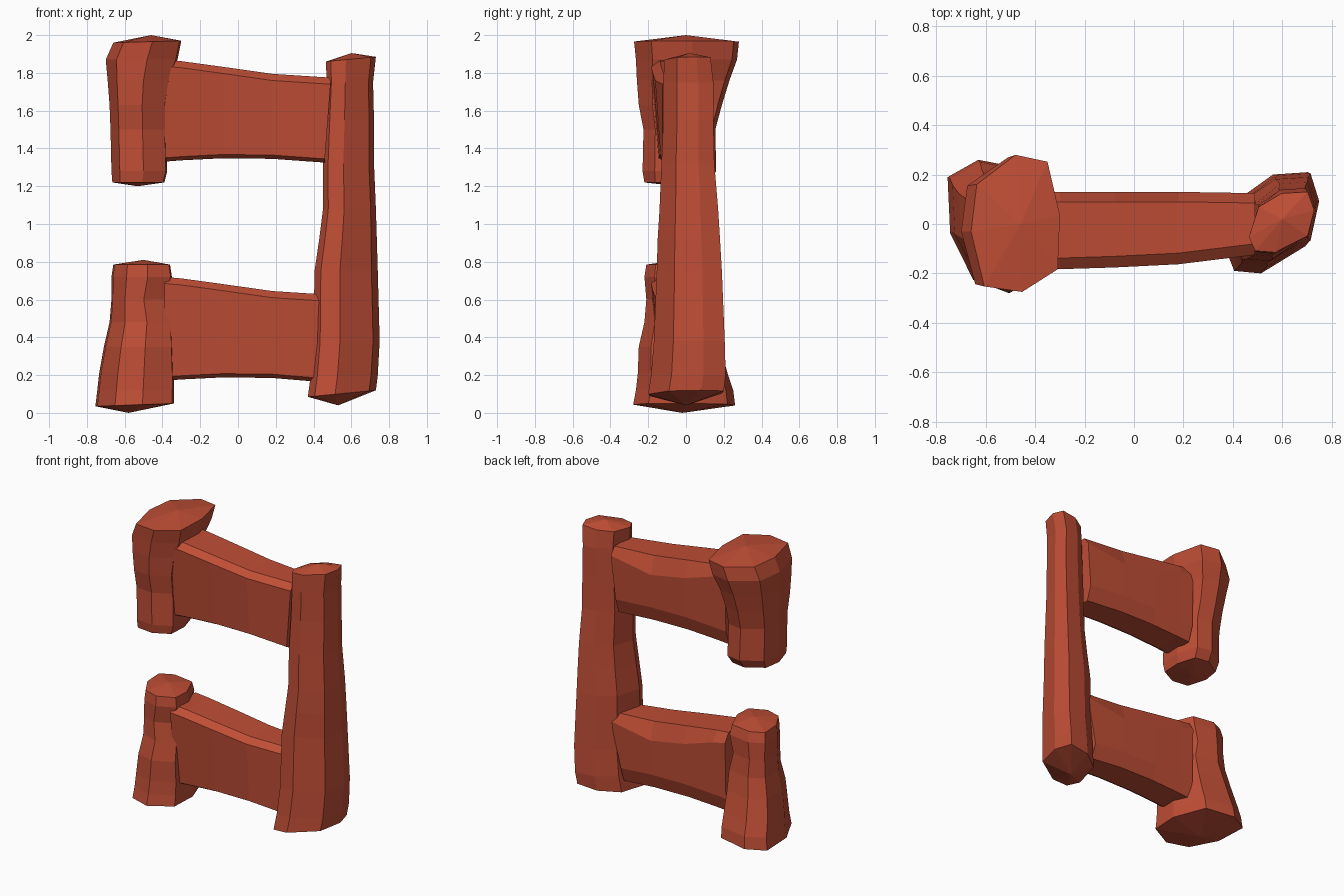
import bpy
import bmesh

if "Cube" in bpy.data.objects:
    bpy.data.objects.remove(bpy.data.objects["Cube"], do_unlink=True)

# Single red clay colour
red = bpy.data.materials.new("brick_red")
red.use_nodes = True
colour = (0.52, 0.075, 0.036, 1.0)
red.diffuse_color = colour
red.node_tree.nodes["Principled BSDF"].inputs["Base Color"].default_value = colour


def loft(name, rings, start=None, end=None):
    """Skin a list of rings; an optional centre point turns a cap into a fan."""
    bm = bmesh.new()
    loops = [[bm.verts.new(p) for p in ring] for ring in rings]
    n = len(loops[0])
    for a, b in zip(loops, loops[1:]):
        for i in range(n):
            j = (i + 1) % n
            bm.faces.new((a[i], a[j], b[j], b[i]))
    for loop, tip in ((loops[0], start), (loops[-1], end)):
        if tip is None:
            bm.faces.new(loop)
        else:
            v = bm.verts.new(tip)
            for i in range(n):
                bm.faces.new((loop[i], loop[(i + 1) % n], v))
    bmesh.ops.recalc_face_normals(bm, faces=bm.faces)
    mesh = bpy.data.meshes.new(name)
    bm.to_mesh(mesh)
    bm.free()
    mesh.materials.append(red)
    obj = bpy.data.objects.new(name, mesh)
    bpy.context.collection.objects.link(obj)


def post(name, outline, levels, bottom, top):
    """Fit a unit outline into each level: z at left, z at right, x and y limits."""
    rings = []
    for zl, zr, x0, x1, y0, y1 in levels:
        rings.append([((x0 + x1) / 2 + u * (x1 - x0) / 2,
                       (y0 + y1) / 2 + v * (y1 - y0) / 2,
                       zl + (zr - zl) * (u + 1) / 2) for u, v in outline])
    loft(name, rings, bottom, top)


# Upper short post, flaring to a wide cap
post("upper_short_post",
     [(1, .12), (.72, .9), (0, 1), (-.87, .57), (-1, -.12), (-.7, -.92), (.15, -1), (.95, -.67)],
     [(1.22, 1.22, -.665, -.39, -.22, .12),
      (1.28, 1.28, -.67, -.375, -.23, .16),
      (1.50, 1.50, -.675, -.38, -.225, .155),
      (1.63, 1.63, -.68, -.38, -.25, .19),
      (1.76, 1.76, -.69, -.36, -.26, .23),
      (1.87, 1.87, -.70, -.32, -.265, .27),
      (1.96, 1.97, -.66, -.30, -.275, .28)],
     (-.53, -.04, 1.20), (-.46, 0, 2.0))

# Lower short post, flaring to a wide foot
post("lower_short_post",
     [(1, 0), (.6, .85), (-.4, 1), (-1, .74), (-.95, -.1), (-.5, -.8), (.2, -1), (.96, -.7)],
     [(.035, .05, -.755, -.34, -.28, .26),
      (.12, .12, -.745, -.34, -.265, .25),
      (.21, .21, -.735, -.34, -.255, .22),
      (.35, .35, -.71, -.345, -.25, .18),
      (.48, .48, -.68, -.35, -.22, .15),
      (.60, .60, -.67, -.385, -.21, .14),
      (.72, .72, -.67, -.35, -.22, .14),
      (.785, .785, -.66, -.36, -.21, .12)],
     (-.58, -.02, 0), (-.50, -.04, .81))

# Tall post, leaning slightly and set diagonally
post("tall_post",
     [(1, .4), (.8, 1), (0, .95), (-.7, .5), (-1, -.5), (-.8, -.95), (-.2, -1), (.8, -.45)],
     [(.085, .12, .37, .73, -.20, .20),
      (.20, .20, .385, .74, -.185, .21),
      (.38, .38, .40, .75, -.17, .205),
      (.75, .75, .405, .74, -.155, .19),
      (.92, .92, .43, .735, -.15, .18),
      (1.08, 1.08, .45, .73, -.14, .17),
      (1.32, 1.32, .45, .72, -.13, .15),
      (1.55, 1.55, .46, .72, -.12, .145),
      (1.75, 1.75, .47, .715, -.12, .145),
      (1.86, 1.885, .465, .73, -.115, .13)],
     (.53, 0, .04), (.60, .02, 1.905))

# Two matching sagging rails, narrower below; the right end leans with the post
# x, bottom z, top z, front y at top, front y at bottom, back y, back bevel height
stations = [(-.39, 1.33, 1.87, -.185, -.145, .13, .06), (-.30, 1.337, 1.862, -.183, -.143, .13, .07),
            (-.08, 1.348, 1.832, -.176, -.14, .13, .11), (.18, 1.345, 1.795, -.163, -.135, .13, .12),
            (.49, 1.325, 1.775, -.125, -.125, .125, .05)]
for name, low_drop, top_drop, lean in (("upper_rail", 0, 0, .03), ("lower_rail", 1.16, 1.15, .07)):
    rings = []
    for x, z0, z1, y0, yb, y1, bevel in stations:
        z0, z1 = z0 - low_drop, z1 - top_drop
        xb = x - lean * (x > .4)
        rings.append([(xb, yb + .035, z0), (xb, yb, z0 + .02), (x, y0, z1 - .035),
                      (x, y0 + .045, z1), (x, y1 - .04, z1), (x, y1, z1 - bevel),
                      (xb, y1 - .01, z0 + .10), (xb, y1 - .045, z0)])
    loft(name, rings)
